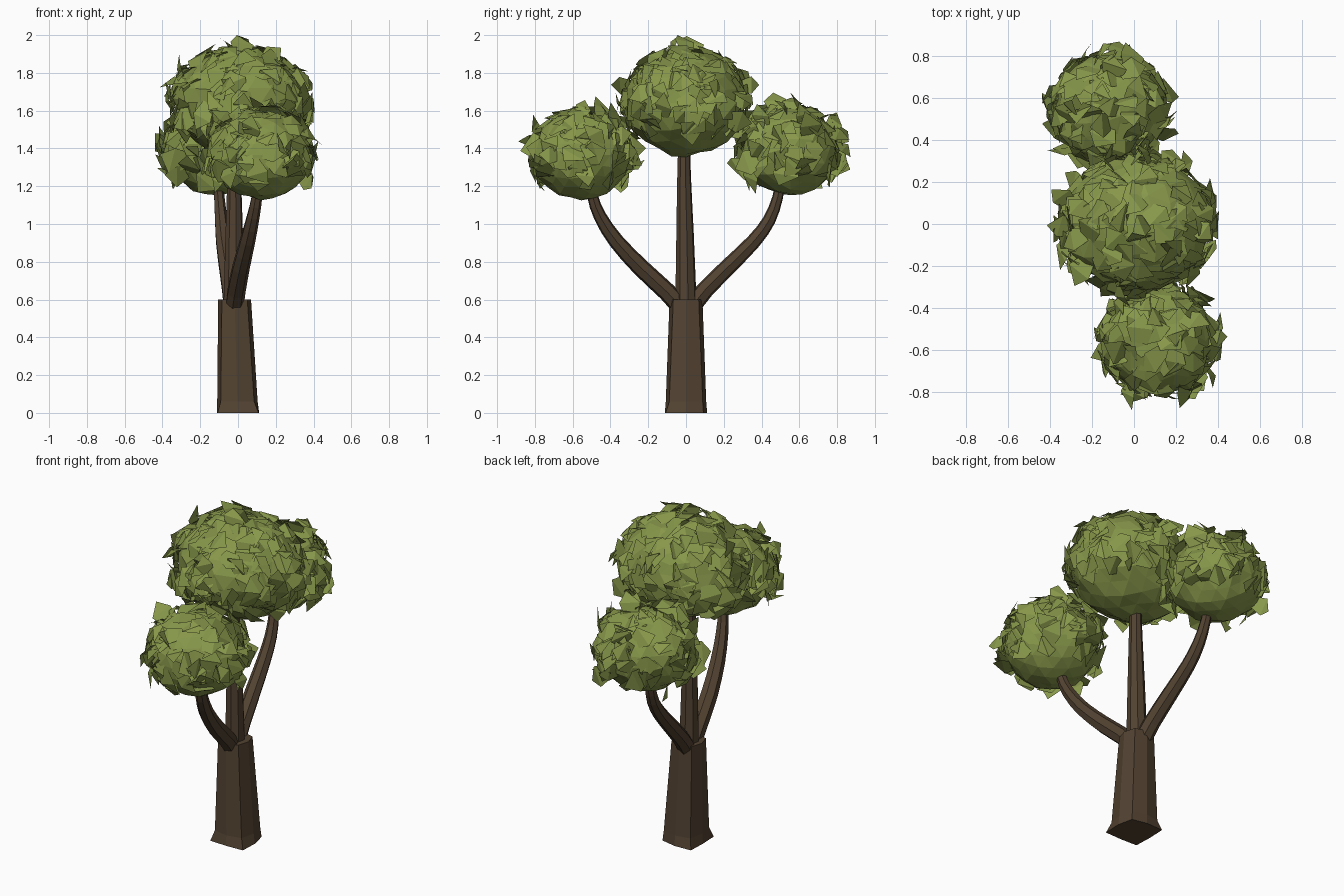
import bpy, bmesh, math, random
from mathutils import Vector, Matrix

if "Cube" in bpy.data.objects:
    bpy.data.objects.remove(bpy.data.objects["Cube"])

random.seed(5)


def material(name, rgb):
    m = bpy.data.materials.new(name)
    m.diffuse_color = (*rgb, 1)
    m.use_nodes = True
    m.node_tree.nodes["Principled BSDF"].inputs["Base Color"].default_value = m.diffuse_color
    return m


BARK = material("brown_bark", (0.085, 0.055, 0.031))
LEAF = material("leaf_green", (0.242, 0.31, 0.069))


def finish(bm, name, mat):
    me = bpy.data.meshes.new(name)
    bm.to_mesh(me)
    bm.free()
    me.materials.append(mat)
    ob = bpy.data.objects.new(name, me)
    bpy.context.collection.objects.link(ob)
    return ob


def loft(name, rings):
    bm = bmesh.new()
    rings = [[bm.verts.new(p) for p in ring] for ring in rings]
    for a, b in zip(rings, rings[1:]):
        for k in range(len(a)):
            n = (k + 1) % len(a)
            bm.faces.new((a[k], a[n], b[n], b[k]))
    bm.faces.new(rings[0][::-1])
    bm.faces.new(rings[-1])
    return finish(bm, name, BARK)


def smooth_path(path):
    """Add a rounded midpoint between neighbouring path points."""
    p = [Vector(q) for q in path]
    out = [p[0]]
    for i in range(len(p) - 1):
        a, d = p[max(i - 1, 0)], p[min(i + 2, len(p) - 1)]
        out += [(p[i] + p[i + 1]) * .5625 - (a + d) * .0625, p[i + 1]]
    return out


def branch(name, path, sides, turn=0.0):
    """Tapering polygon tube along points (x, y, z, radius)."""
    path = smooth_path(path)
    pts = [p.to_3d() for p in path]
    rings = []
    for i, p in enumerate(pts):
        d = (pts[min(i + 1, len(pts) - 1)] - pts[max(i - 1, 0)]).normalized()
        u = (Vector((1, 0, 0)) - d * d.x).normalized()
        v = d.cross(u)
        angles = [turn + math.tau * k / sides for k in range(sides)]
        rings.append([p + (u * math.cos(a) + v * math.sin(a)) * path[i][3] for a in angles])
    return loft(name, rings)


# Trunk: eight sides, with the foot spread at the diagonals
trunk_rings = []
for z, cx, straight, diagonal in [(0, 0, .112, .153), (.06, -.003, .107, .125),
                                  (.6, -.018, .087, .095)]:
    ring = []
    for k in range(8):
        a = math.tau * k / 8
        r = diagonal if k % 2 else straight
        if k == 1:
            r = min(r, .13)
        ring.append((cx + r * math.cos(a), r * math.sin(a), z))
    trunk_rings.append(ring)
loft("trunk", trunk_rings)

# Three branches
branch("middle_branch", [(-.02, 0, .56, .058), (-.02, -.005, .95, .047),
                         (-.02, -.01, 1.25, .037), (-.02, -.01, 1.5, .03)], 8, .2)
branch("front_branch", [(-.02, -.03, .56, .05), (-.01, -.1, .64, .05), (.015, -.24, .77, .048),
                        (.05, -.37, .91, .042), (.08, -.455, 1.04, .035),
                        (.1, -.495, 1.15, .029), (.11, -.51, 1.28, .026)], 7)
branch("back_branch", [(-.03, .03, .56, .05), (-.04, .1, .65, .048), (-.06, .23, .78, .045),
                       (-.08, .36, .91, .04), (-.09, .44, 1.02, .035),
                       (-.1, .485, 1.14, .029), (-.11, .51, 1.28, .026)], 7)


def foliage(name, centre, radii, leaves, low, high):
    """Faceted crown core covered by broad angular leaves, bare underneath."""
    c, r = Vector(centre), Vector(radii)
    bm = bmesh.new()
    bmesh.ops.create_icosphere(bm, subdivisions=3, radius=1)
    bmesh.ops.rotate(bm, verts=bm.verts, cent=(0, 0, 0),
                     matrix=Matrix.Rotation(random.random() * 3, 3, 'Z'))
    for v in bm.verts:
        v.co = c + v.co * r * random.uniform(.96, 1.04)
    for i in range(leaves):
        # Evenly spread anchors on the sphere above the bare underside
        z = 1 - 1.55 * (i + .5) / leaves
        a = i * 2.39996 + random.uniform(-.4, .4)
        s = math.sqrt(1 - z * z)
        unit = Vector((s * math.cos(a), s * math.sin(a), z))
        n = Vector((unit.x / r.x, unit.y / r.y, unit.z / r.z)).normalized()
        t = n.orthogonal().normalized()
        t = Matrix.Rotation(random.uniform(0, math.tau), 3, n) @ t
        # Most leaves hug the crown and some stick out
        tilt = random.uniform(.05, .45) if random.random() < .6 else random.uniform(.45, 1.1)
        along = t * math.cos(tilt) + n * math.sin(tilt)
        side = n.cross(along).normalized()
        up = along.cross(side)
        length, width = random.uniform(.10, .165), random.uniform(.045, .07)
        root = c + unit * r * 1.01 - along * .04
        # Irregular leaf with a bent, pointed tip
        outline = [(0, -.5, 0), (.5, -1, .012), (1, random.uniform(-.6, .6), -.01),
                   (random.uniform(.5, .75), 1, .012), (.08, .7, 0)]
        vs = []
        for l, w, h in outline:
            p = root + along * l * length + side * w * width + up * h
            p = Vector([min(max(p[k], low[k]), high[k]) for k in range(3)])
            vs.append(bm.verts.new(p))
        bm.faces.new((vs[0], vs[1], vs[3], vs[4]))
        bm.faces.new((vs[1], vs[2], vs[3]))
    finish(bm, name, LEAF)


# Three crowns, one on each branch
foliage("middle_foliage", (.015, 0, 1.64), (.355, .315, .28), 165,
        (-.46, -.42, 1.34), (.45, .42, 2.0))
foliage("front_foliage", (.12, -.555, 1.365), (.262, .255, .232), 115,
        (-.3, -.9, 1.11), (.45, -.2, 1.7))
foliage("back_foliage", (-.12, .55, 1.385), (.262, .255, .232), 115,
        (-.44, .2, 1.12), (.22, .9, 1.7))
